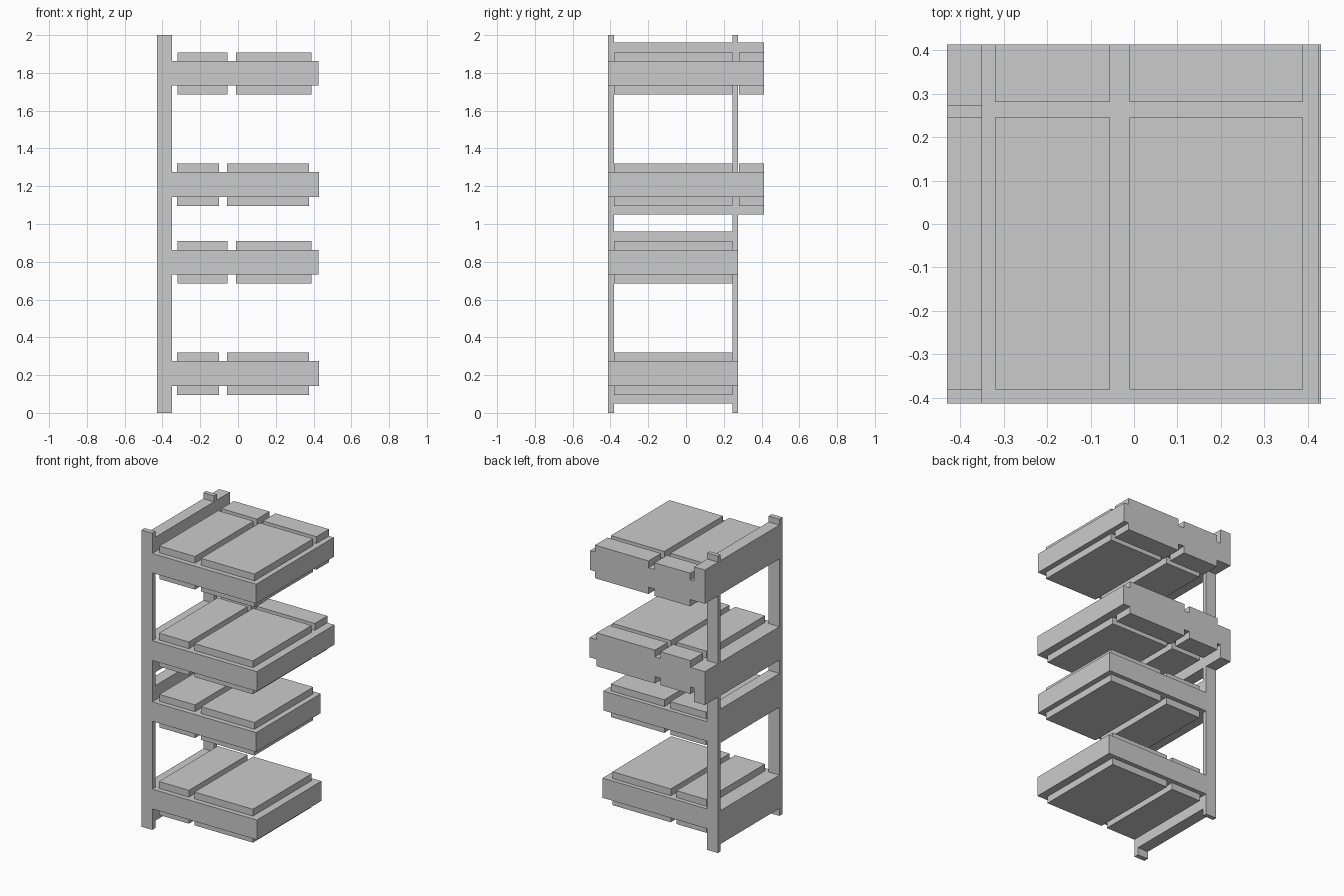
import bpy, bmesh
from mathutils import Matrix, Vector

if "Cube" in bpy.data.objects:
    bpy.data.objects.remove(bpy.data.objects["Cube"])

X0, X1 = -0.43, -0.35              # thickness of the upright frame
FRONT, MID, BACK = -0.413, 0.274, 0.413
POST_F, POST_B = -0.38, 0.245      # inner faces of the two posts


def box(name, x, y, z):
    lo, hi = Vector((x[0], y[0], z[0])), Vector((x[1], y[1], z[1]))
    bm = bmesh.new()
    bmesh.ops.create_cube(bm, size=1, matrix=Matrix.Translation((lo + hi) / 2)
                          @ Matrix.Diagonal((*(hi - lo), 1)))
    me = bpy.data.meshes.new(name)
    bm.to_mesh(me)
    bm.free()
    ob = bpy.data.objects.new(name, me)
    bpy.context.collection.objects.link(ob)


# Upright posts
box("front_post", (X0, X1), (FRONT, POST_F), (0, 2))
box("rear_post", (X0, X1), (POST_B, MID), (0, 2))

# Shelves: slab z, rail z, slab right end, pad x ranges
low = ((0.142, 0.275), (0.05, 0.275), 0.43, ((-0.323, -0.10), (-0.058, 0.377)))
high = ((0.732, 0.863), (0.732, 0.96), 0.425, ((-0.32, -0.055), (-0.01, 0.389)))

for level in (0, 1):
    spans = [(POST_F, POST_B)]                 # pad and rail lengths along y
    if level:
        spans.append((0.28, BACK))
    depth = BACK if level else MID
    for kind, (slab, rail, right, pads) in (("lower", low), ("upper", high)):
        tag = f"{kind}_{level + 1}"
        s0, s1 = (v + level for v in slab)
        # Main board
        box(f"shelf_{tag}", (X1, right), (FRONT, depth), (s0, s1))
        # Rails joining the posts, running past the rear post on upper shelves
        rz = [v + level for v in rail]
        box(f"rail_{tag}", (X0, X1), (POST_F, POST_B), rz)
        if level:
            box(f"rail_end_{tag}", (X0, X1), (MID, BACK), rz)
        # Raised pads above and below the board
        for px in pads:
            for py in spans:
                box(f"top_pad_{tag}", px, py, (s1, s1 + 0.046))
                box(f"bottom_pad_{tag}", px, py, (s0 - 0.046, s0))
